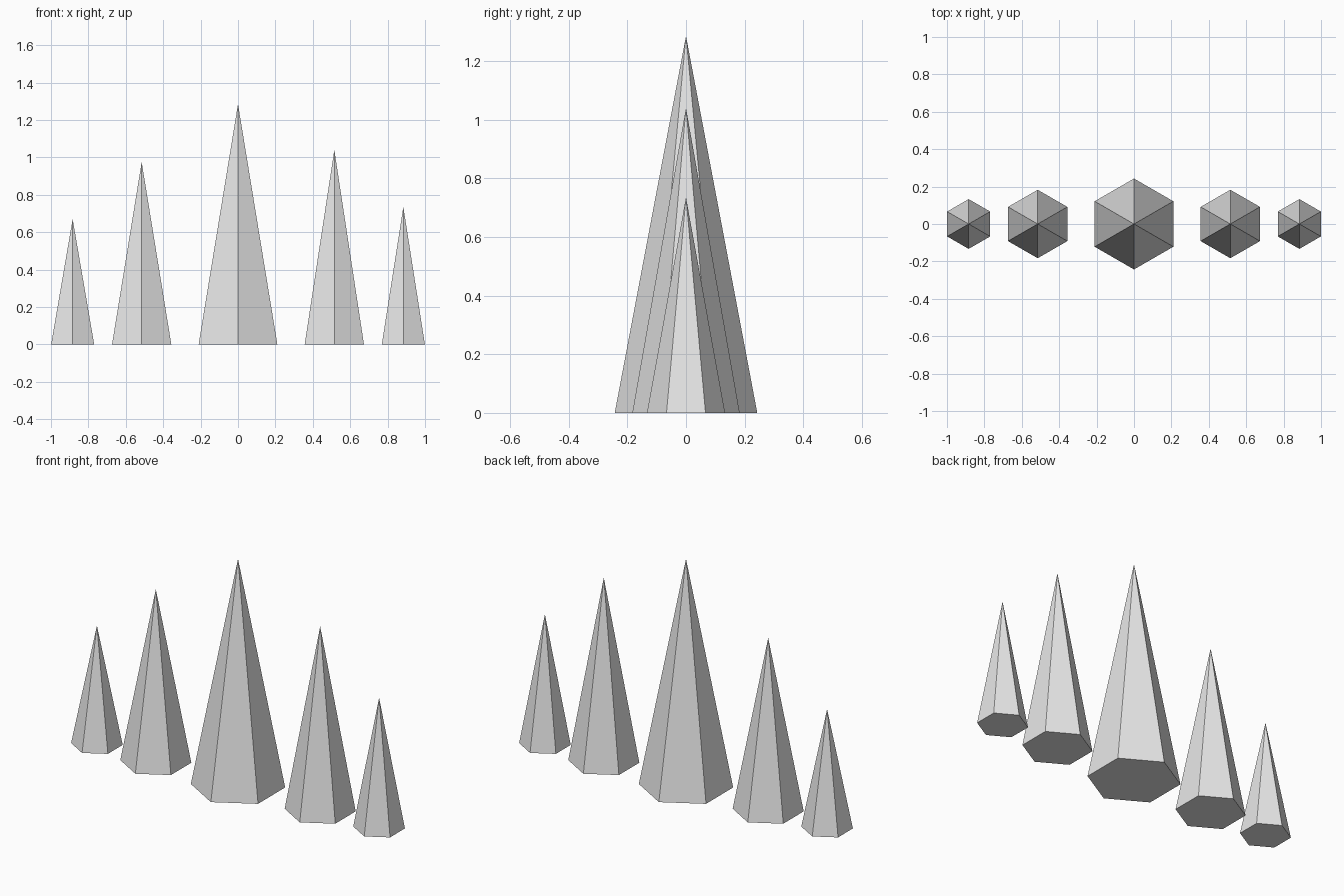
import bpy

cube = bpy.data.objects.get("Cube")
if cube:
    bpy.data.objects.remove(cube, do_unlink=True)

# Single plain grey
grey = bpy.data.materials.new("light_grey")
grey.use_nodes = True
colour = (0.8, 0.8, 0.8, 1)
grey.diffuse_color = colour
grey.node_tree.nodes["Principled BSDF"].inputs["Base Color"].default_value = colour


def spike(name, x, radius, height):
    """Closed six-sided spike standing on the ground, one corner facing front."""
    bpy.ops.mesh.primitive_cone_add(
        vertices=6, radius1=radius, radius2=0, depth=height,
        end_fill_type="NGON", location=(x, 0, height / 2))
    obj = bpy.context.object
    obj.name = name
    obj.data.materials.append(grey)


# Row of spikes, tallest in the middle
for name, x, radius, height in (
    ("outer_right_spike", -0.884, 0.133, 0.67),
    ("inner_right_spike", -0.515, 0.183, 0.975),
    ("centre_spike", 0, 0.243, 1.285),
    ("inner_left_spike", 0.515, 0.183, 1.04),
    ("outer_left_spike", 0.884, 0.133, 0.735),
):
    spike(name, x, radius, height)
